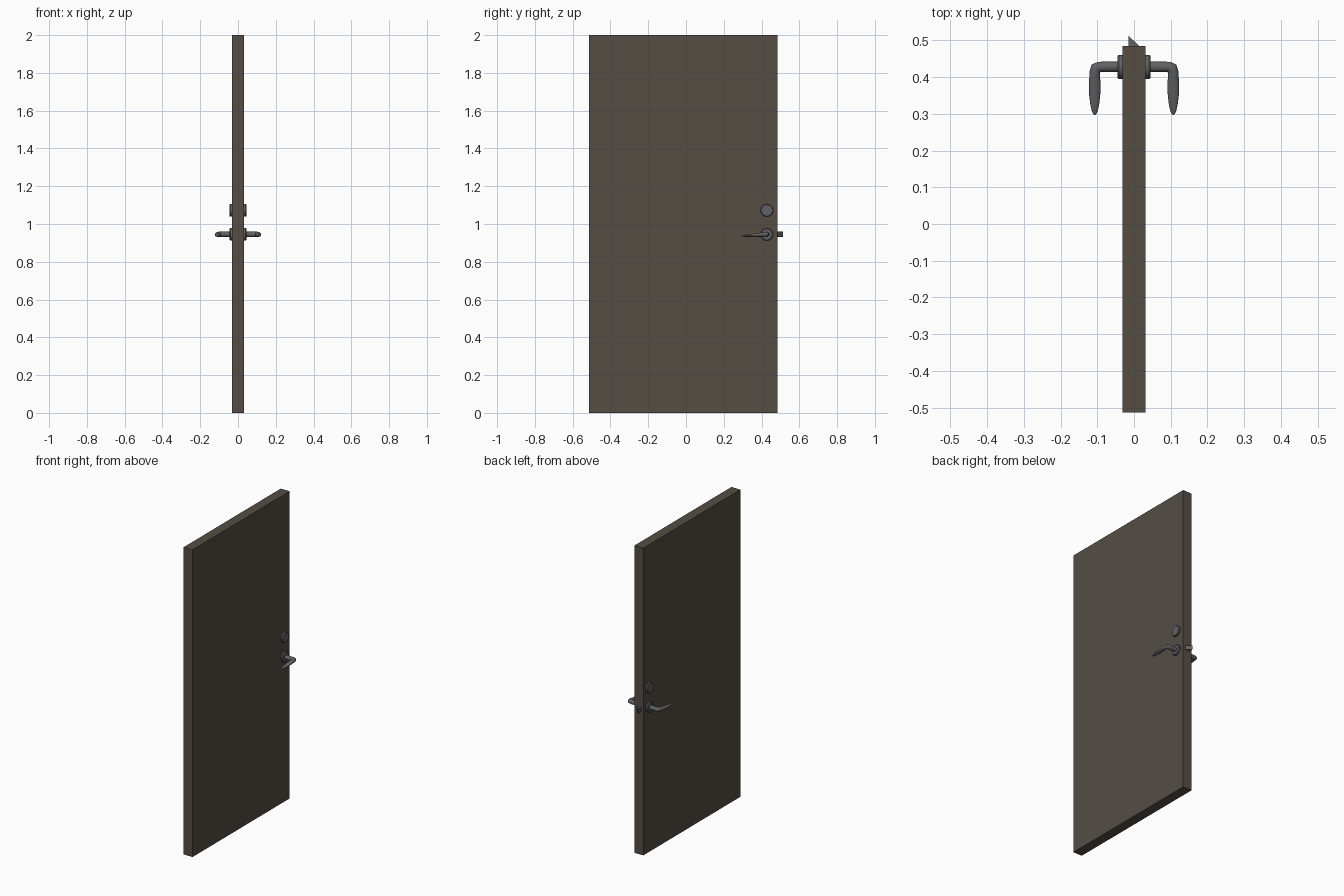
import bpy, bmesh, math
from mathutils import Vector

if "Cube" in bpy.data.objects:
    bpy.data.objects.remove(bpy.data.objects["Cube"])


def material(name, color):
    m = bpy.data.materials.new(name)
    m.diffuse_color = color
    m.use_nodes = True
    m.node_tree.nodes["Principled BSDF"].inputs["Base Color"].default_value = m.diffuse_color
    return m


WOOD = material("brown_paint", (0.09, 0.075, 0.06, 1))
METAL = material("dark_metal", (0.12, 0.12, 0.125, 1))
HY, HZ = 0.428, 0.945      # handle axis
SEG = 32


def finish(name, bm, mat, mirror=False, smooth=False):
    bmesh.ops.recalc_face_normals(bm, faces=bm.faces)
    me = bpy.data.meshes.new(name)
    bm.to_mesh(me)
    bm.free()
    ob = bpy.data.objects.new(name, me)
    bpy.context.collection.objects.link(ob)
    me.materials.append(mat)
    if mirror:
        ob.modifiers.new("both_sides", 'MIRROR').use_axis[0] = True
    if smooth:
        bpy.ops.object.select_all(action='DESELECT')
        ob.select_set(True)
        bpy.context.view_layer.objects.active = ob
        bpy.ops.object.shade_smooth_by_angle(angle=math.radians(35))
    return ob


def loft(name, sections, n=SEG):
    """Elliptical rings (x, y, z, heading, half width, half height); heading 0 = +x, 90 = -y."""
    bm = bmesh.new()
    rings = []
    for x, y, z, heading, a, b in sections:
        h = math.radians(heading)
        side = Vector((math.sin(h), math.cos(h), 0))
        ring = []
        for i in range(n):
            t = 2 * math.pi * i / n
            ring.append(bm.verts.new(Vector((x, y, z)) + side * a * math.cos(t)
                                     + Vector((0, 0, b * math.sin(t)))))
        rings.append(ring)
    for r, s in zip(rings, rings[1:]):
        for i in range(n):
            j = (i + 1) % n
            bm.faces.new((r[i], r[j], s[j], s[i]))
    bm.faces.new(rings[0])
    bm.faces.new(rings[-1])
    return finish(name, bm, METAL, mirror=True, smooth=True)


def disc(name, z, profile):
    return loft(name, [(x, HY, z, 0, r, r) for x, r in profile])


# Door slab
bm = bmesh.new()
bmesh.ops.create_cube(bm, size=1)
for v in bm.verts:
    v.co = Vector((v.co.x * 0.064, v.co.y * 0.998 - 0.014, v.co.z * 2 + 1))
finish("door_slab", bm, WOOD)

# Handle rosettes and deadbolt covers on both faces
disc("handle_rosette", HZ, [(0.030, 0.033), (0.041, 0.033), (0.045, 0.029)])
disc("deadbolt_cover", 1.072, [(0.030, 0.033), (0.041, 0.033), (0.045, 0.030)])

# Lever: round stem, elbow, then a tapering grip
loft("lever_handle", [
    (0.040, HY, HZ, 0, 0.014, 0.014),
    (0.090, HY, HZ, 0, 0.014, 0.014),
    (0.098, 0.4265, HZ, 20, 0.0145, 0.014),
    (0.104, 0.423, HZ, 45, 0.016, 0.014),
    (0.1065, 0.415, HZ, 72, 0.0145, 0.0135),
    (0.107, 0.403, 0.944, 90, 0.0145, 0.012),
    (0.107, 0.380, 0.942, 90, 0.0160, 0.0095),
    (0.107, 0.350, 0.940, 90, 0.0150, 0.0075),
    (0.107, 0.325, 0.938, 90, 0.0120, 0.0055),
    (0.107, 0.308, 0.936, 90, 0.0080, 0.0040),
    (0.107, 0.300, 0.935, 90, 0.0045, 0.0025),
    (0.107, 0.297, 0.935, 90, 0.0010, 0.0008),
])

# Wedge-shaped latch on the door edge
bm = bmesh.new()
outline = [(-0.015, 0.475), (0.014, 0.475), (0.014, 0.485), (-0.015, 0.513)]
base = bm.faces.new([bm.verts.new((x, y, HZ - 0.014)) for x, y in outline])
ext = bmesh.ops.extrude_face_region(bm, geom=[base])
bmesh.ops.translate(bm, vec=(0, 0, 0.028),
                    verts=[g for g in ext["geom"] if isinstance(g, bmesh.types.BMVert)])
finish("latch_bolt", bm, METAL)
